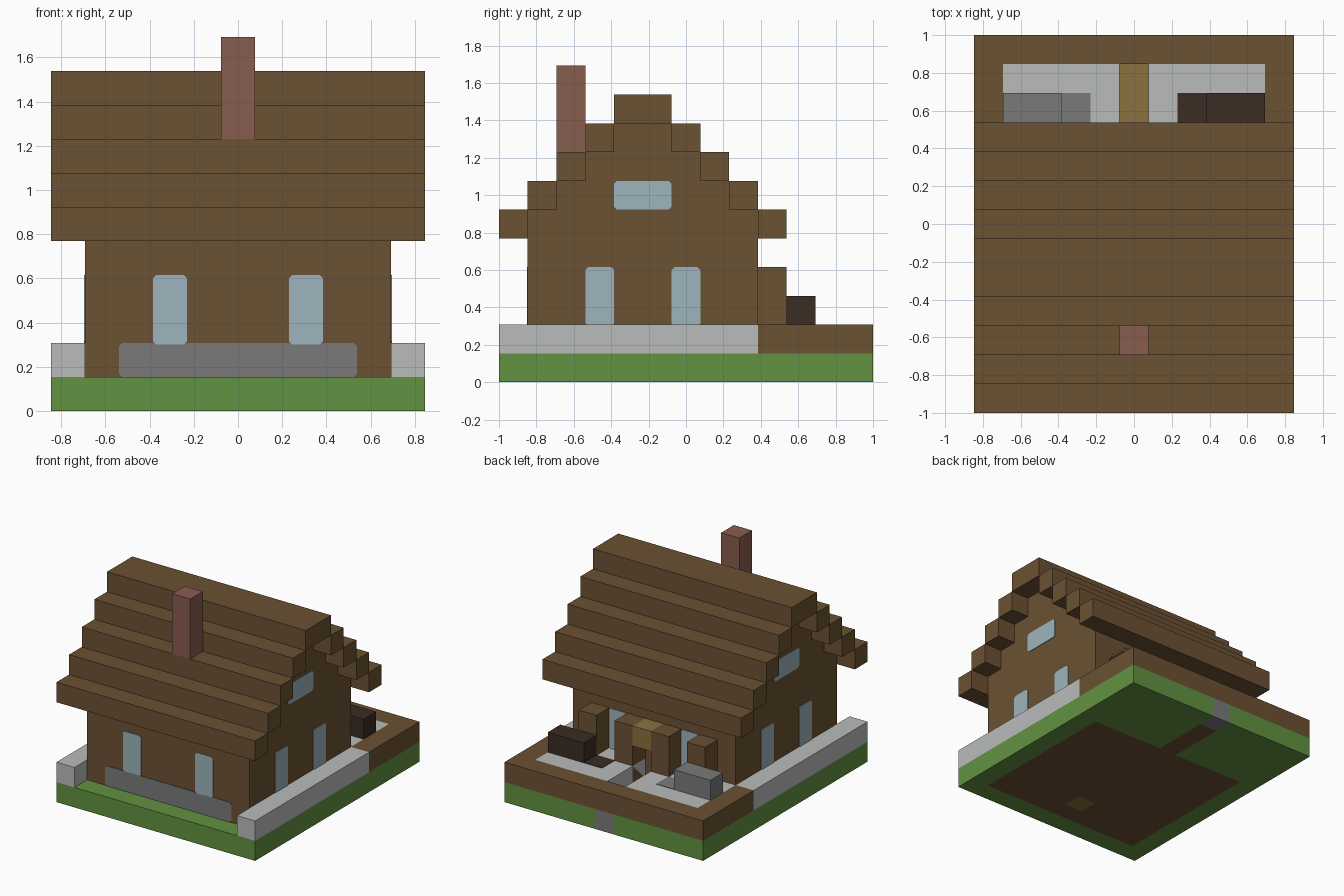
import bpy, bmesh
from mathutils import Vector

U = 2 / 13  # one building block

cube = bpy.data.objects.get("Cube")
if cube:
    bpy.data.objects.remove(cube, do_unlink=True)


def linear(c):
    c /= 255
    return c / 12.92 if c <= 0.04045 else ((c + 0.055) / 1.055) ** 2.4


def material(name, hexcode):
    col = [linear(v) for v in bytes.fromhex(hexcode)] + [1]
    m = bpy.data.materials.new(name)
    m.use_nodes = True
    m.diffuse_color = col
    bsdf = next(n for n in m.node_tree.nodes if n.type == 'BSDF_PRINCIPLED')
    bsdf.inputs["Base Color"].default_value = col
    bsdf.inputs["Roughness"].default_value = 0.9
    return m


WOOD = material("brown wood", "6B5133")
GRASS = material("grass green", "629241")
PALE = material("pale stone", "BABCBB")
GREY = material("grey stone", "7A7A7A")
DARK = material("dark wood", "3B2C23")
GLASS = material("window blue", "9DB5BD")
GOLD = material("golden wood", "8A723E")
BRICK = material("brick red", "895D4F")


def finish(name, bm, *mats):
    bmesh.ops.recalc_face_normals(bm, faces=bm.faces)
    me = bpy.data.meshes.new(name)
    bm.to_mesh(me)
    bm.free()
    for m in mats:
        me.materials.append(m)
    ob = bpy.data.objects.new(name, me)
    bpy.context.collection.objects.link(ob)
    return ob


def block_mesh(x0, x1, y0, y1, z0, z1):
    bm = bmesh.new()
    bmesh.ops.create_cube(bm, size=1)
    for v in bm.verts:
        v.co = Vector((x1 if v.co.x > 0 else x0, y1 if v.co.y > 0 else y0,
                       z1 if v.co.z > 0 else z0)) * U
    return bm


def block(name, mat, *bounds):
    return finish(name, block_mesh(*bounds), mat)


def prism(name, mat, pts, start, depth):
    """Extrude a closed outline by a vector."""
    bm = bmesh.new()
    face = bm.faces.new([bm.verts.new((Vector(start) + Vector(p)) * U) for p in pts])
    ext = bmesh.ops.extrude_face_region(bm, geom=[face], use_keep_orig=True)
    verts = [g for g in ext["geom"] if isinstance(g, bmesh.types.BMVert)]
    bmesh.ops.translate(bm, verts=verts, vec=Vector(depth) * U)
    return finish(name, bm, mat)


def panel(name, mat, axis, side, level, a0, a1, z0, z1):
    """Thin plate with clipped corners lying on a wall."""
    c, t = 0.1, 0.03
    outline = [(a0 + c, z0), (a1 - c, z0), (a1, z0 + c), (a1, z1 - c),
               (a1 - c, z1), (a0 + c, z1), (a0, z1 - c), (a0, z0 + c)]
    if axis == 'x':
        return prism(name, mat, [(0, a, z) for a, z in outline], (level, 0, 0), (side * t, 0, 0))
    return prism(name, mat, [(a, 0, z) for a, z in outline], (0, level, 0), (0, side * t, 0))


# Lawn, with the floor, hearth and path marked out in its faces
bm = block_mesh(-5.5, 5.5, -6.5, 6.5, 0, 1)
cuts = [(0, v) for v in (-4.5, -0.5, 0.5, 4.5)] + [(1, v) for v in (-5.5, -4.5, -3.5, 2.5, 5.5)]
for axis, v in cuts:
    n = Vector((axis == 0, axis == 1, 0))
    bmesh.ops.bisect_plane(bm, geom=bm.verts[:] + bm.edges[:] + bm.faces[:],
                           plane_co=n * v * U, plane_no=n)
for f in bm.faces:
    x, y, z = f.calc_center_median() / U
    middle = abs(x) < 0.5
    if middle and y > 5.5:
        f.material_index = 2
    elif middle and (y > 2.5 and z > 0.9 or -4.5 < y < -3.5):
        f.material_index = 3
    elif middle and y > 2.5 or abs(x) < 4.5 and -5.5 < y < 2.5:
        f.material_index = 1
finish("lawn", bm, GRASS, WOOD, GREY, GOLD)

# House body with stepped gables
half = []
for i in range(4):
    half += [(4 - i, 6 + i), (3 - i, 6 + i)] if i < 3 else [(1, 9)]
outline = [(4, 1)] + half
outline += [(-a, z) for a, z in reversed(outline)]
prism("house_body", WOOD, [(0, a - 1.5, z) for a, z in outline], (-4.5, 0, 0), (9, 0, 0))

# Roof courses stepping up to the ridge
for i in range(4):
    block("front_roof_course", WOOD, -5.5, 5.5, i - 6.5, i - 5.5, 5 + i, 6 + i)
    block("back_roof_course", WOOD, -5.5, 5.5, 2.5 - i, 3.5 - i, 5 + i, 6 + i)
block("roof_ridge", WOOD, -5.5, 5.5, -2.5, -0.5, 9, 10)
block("chimney", BRICK, -0.5, 0.5, -4.5, -3.5, 6.5, 11)

# Parts that repeat on both sides
for s, side in ((1, "left"), (-1, "right")):
    def span(a, b):
        return sorted((s * a, s * b))

    block(side + "_garden_wall", PALE, *span(4.5, 5.5), -6.5, 2.5, 1, 2)
    block(side + "_deck_edge", WOOD, *span(4.5, 5.5), 2.5, 5.5, 1, 2)
    block(side + "_patio", PALE, *span(0.5, 4.5), 2.5, 5.5, 1, 2)
    for x in (1, 3):
        block(side + "_porch_post", WOOD, *span(x - 0.5, x + 0.5), 2.5, 3.5, 1, 4)
    panel(side + "_front_window", GLASS, 'y', -1, -5.5, *span(1.5, 2.5), 1.95, 4)
    panel(side + "_back_window", GLASS, 'y', 1, 2.5, *span(1.5, 2.5), 1.95, 4)
    for y in (-3, 0):
        panel(side + "_side_window", GLASS, 'x', s, s * 4.5, y - 0.5, y + 0.5, 1.95, 4)
    panel(side + "_attic_window", GLASS, 'x', s, s * 4.5, -2.5, -0.5, 6, 7)

    # Boxes on the patio and the marks beside them
    mat = DARK if s > 0 else GREY
    block(side + "_patio_box", mat, *span(2.5, 4.5), 3.5, 4.5, 2, 3)
    block(side + "_patio_mark", mat, *span(1.5, 2.5), 3.5, 4.5, 1.99, 2.02)

block("back_deck_edge", WOOD, -5.5, 5.5, 5.5, 6.5, 1, 2)
block("door_lintel", GOLD, -0.5, 0.5, 2.5, 3.5, 3, 4)
panel("front_stone_band", GREY, 'y', -1, -5.5, -3.5, 3.5, 1, 2)
